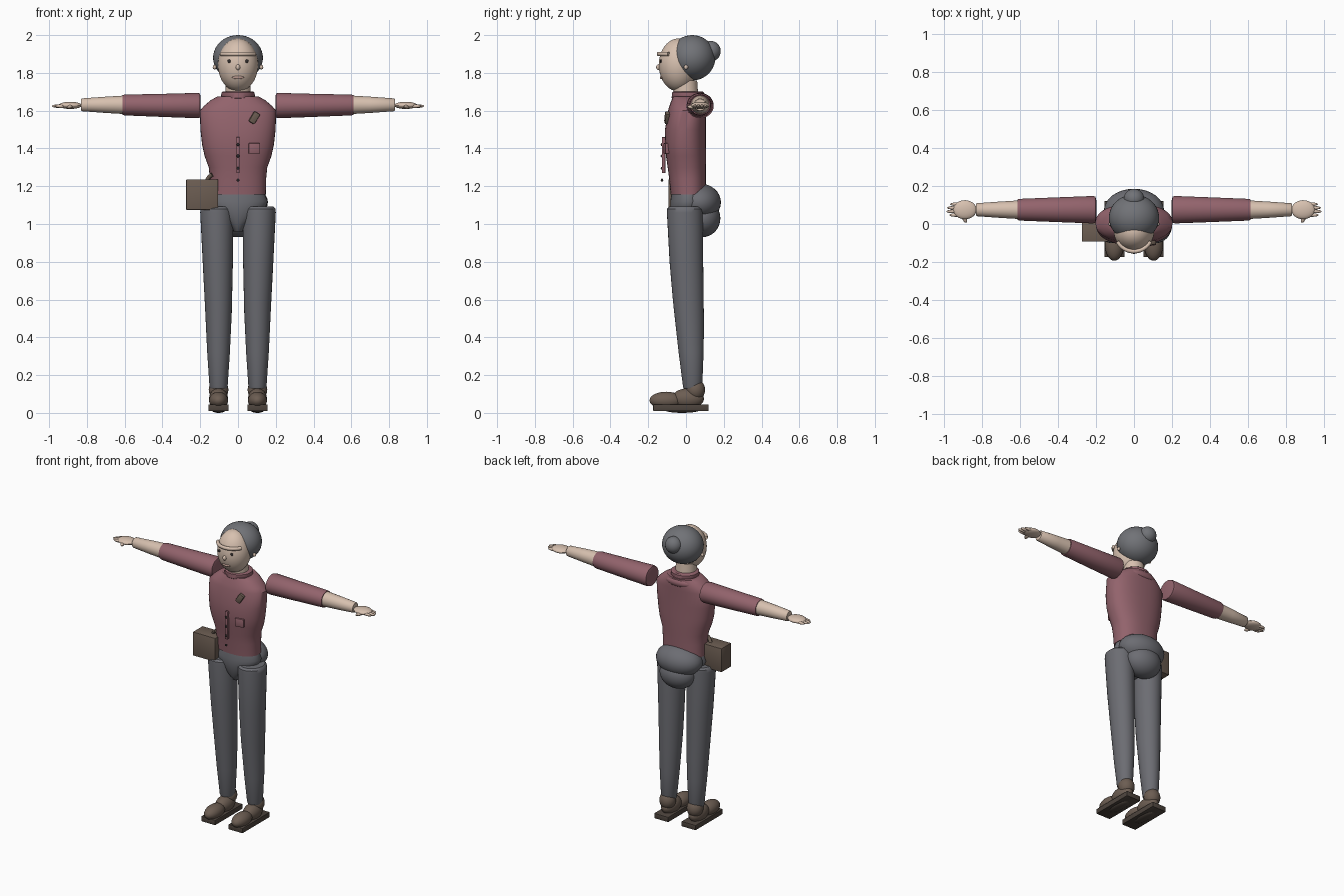
import bpy, bmesh, math
from mathutils import Matrix, Vector, Euler

if "Cube" in bpy.data.objects:
    bpy.data.objects.remove(bpy.data.objects["Cube"])


def material(name, rgb):
    m = bpy.data.materials.new(name)
    m.diffuse_color = (*rgb, 1)
    m.use_nodes = True
    m.node_tree.nodes["Principled BSDF"].inputs["Base Color"].default_value = m.diffuse_color
    return m


SKIN = material("skin", (0.68, 0.53, 0.43))
HAIR = material("grey hair", (0.165, 0.17, 0.185))
SHIRT = material("dusty rose", (0.29, 0.125, 0.15))
TROUSER = material("trouser grey", (0.15, 0.152, 0.17))
LEATHER = material("brown leather", (0.15, 0.11, 0.085))
SOLE = material("dark sole", (0.075, 0.058, 0.047))
DARK = material("dark button", (0.03, 0.025, 0.025))
LIP = material("lip", (0.5, 0.33, 0.28))


def finish(name, bm, mat, angle=40):
    bmesh.ops.recalc_face_normals(bm, faces=bm.faces)
    me = bpy.data.meshes.new(name)
    bm.to_mesh(me)
    bm.free()
    me.materials.append(mat)
    ob = bpy.data.objects.new(name, me)
    bpy.context.collection.objects.link(ob)
    bpy.ops.object.select_all(action='DESELECT')
    ob.select_set(True)
    bpy.context.view_layer.objects.active = ob
    bpy.ops.object.shade_smooth_by_angle(angle=math.radians(angle))
    return ob


def place(loc, rot, size):
    return Matrix.LocRotScale(Vector(loc), Euler(rot), Vector(size))


def ball(name, loc, size, mat, rot=(0, 0, 0), seg=32):
    bm = bmesh.new()
    bmesh.ops.create_uvsphere(bm, u_segments=seg, v_segments=seg // 2, radius=1,
                              matrix=place(loc, rot, size))
    return finish(name, bm, mat)


def box(name, loc, size, mat, rot=(0, 0, 0), bevel=0.0):
    bm = bmesh.new()
    bmesh.ops.create_cube(bm, size=1, matrix=place(loc, rot, size))
    if bevel:
        bmesh.ops.bevel(bm, geom=bm.edges[:], offset=bevel, segments=2,
                        profile=0.5, affect='EDGES')
    return finish(name, bm, mat, 30)


def loft(name, rings, mat, along_x=False, power=2.0, seg=32):
    """Rings are (station, centre a, centre b, radius a, radius b, tilt).
    Stations run up z with a=x, b=y, or along x with a=y, b=z."""
    bm = bmesh.new()
    loops = []
    for st, ca, cb, ra, rb, *tilt in rings:
        loop = []
        for i in range(seg):
            t = 2 * math.pi * i / seg
            c, s = math.cos(t), math.sin(t)
            a = math.copysign(abs(c) ** (2 / power), c) * ra
            b = math.copysign(abs(s) ** (2 / power), s) * rb
            h = st + (tilt[0] * b if tilt else 0)
            loop.append(bm.verts.new((h, ca + a, cb + b) if along_x else (ca + a, cb + b, h)))
        loops.append(loop)
    for lo, hi in zip(loops, loops[1:]):
        for i in range(seg):
            j = (i + 1) % seg
            bm.faces.new((lo[i], lo[j], hi[j], hi[i]))
    bm.faces.new(loops[0])
    bm.faces.new(loops[-1])
    return finish(name, bm, mat)


def tube(name, points, radius, mat, flat=1.0):
    """Round strip through a list of points; flat scales it in z."""
    cu = bpy.data.curves.new(name, 'CURVE')
    cu.dimensions = '3D'
    cu.bevel_depth, cu.bevel_resolution, cu.use_fill_caps = radius, 3, True
    sp = cu.splines.new('POLY')
    sp.points.add(len(points) - 1)
    z0 = points[0][2]
    for p, co in zip(sp.points, points):
        p.co = (co[0], co[1], co[2] - z0, 1)
    ob = bpy.data.objects.new(name, cu)
    me = bpy.data.meshes.new_from_object(ob)
    bpy.data.objects.remove(ob)
    bm = bmesh.new()
    bm.from_mesh(me)
    bmesh.ops.transform(bm, matrix=place((0, 0, z0), (0, 0, 0), (1, 1, flat)), verts=bm.verts)
    return finish(name, bm, mat, 60)


# Head, hair and neck
loft("neck", [(1.66, 0, 0, .068, .066), (1.76, 0, -.005, .064, .064)], SKIN)
ball("face", (0, -.04, 1.842), (.106, .104, .14), SKIN, seg=40)
ball("hair", (0, .033, 1.88), (.132, .122, .12), HAIR, seg=40)
ball("hair_bun", (0, .132, 1.915), (.054, .052, .054), HAIR)

# Facial features
arc = [math.radians(a) for a in range(-150, -29, 10)]
tube("brow_band", [(.1 * math.cos(a), -.04 + .104 * math.sin(a), 1.9) for a in arc],
     .011, SKIN, 1.1)
ball("nose", (0, -.144, 1.83), (.012, .014, .016), SKIN, seg=16)
ball("mouth", (0, -.128, 1.776), (.032, .01, .009), LIP, seg=16)
for s in (-1, 1):
    ball("eye", (s * .047, -.133, 1.862), (.009, .006, .009), DARK, seg=16)
    ball("ear", (s * .124, 0, 1.83), (.01, .012, .012), SKIN, seg=16)

# Shirt body
loft("torso", [
    (1.155, 0, .012, .147, .093),
    (1.24, 0, .008, .149, .097),
    (1.30, 0, .004, .155, .101),
    (1.36, 0, 0, .177, .106),
    (1.42, 0, -.004, .19, .109),
    (1.50, 0, -.003, .199, .108),
    (1.60, 0, .005, .202, .1),
    (1.625, 0, .009, .18, .097),
    (1.655, 0, .014, .145, .091),
    (1.675, 0, .017, .11, .086)], SHIRT, power=2.3, seg=40)
loft("collar", [(1.66, 0, .01, .085, .08), (1.668, 0, .01, .09, .086),
                (1.696, 0, .01, .088, .084), (1.702, 0, .01, .08, .077)], SHIRT)
ball("back_collar", (0, .072, 1.645), (.1, .042, .034), SHIRT)

# Placket, buttons, pocket and brooch
box("placket", (0, -.118, 1.365), (.018, .018, .19), SHIRT, bevel=.003)
for z in (1.42, 1.36, 1.295, 1.232):
    ball("button", (0, -.127, z), (.008, .007, .008), DARK, seg=12)
box("pocket", (.086, -.104, 1.4), (.06, .022, .055), SHIRT, (0, 0, .16), .003)
box("brooch", (.086, -.1, 1.562), (.036, .024, .062), LEATHER, (0, .55, .16), .006)

# Arms and hands
for s in (-1, 1):
    loft("sleeve", [(s * x, .075, z, ry, rz) for x, z, ry, rz in (
        (.198, 1.627, .05, .05), (.202, 1.627, .068, .064), (.215, 1.627, .072, .067),
        (.4, 1.628, .065, .061), (.60, 1.63, .057, .055), (.612, 1.63, .054, .052))],
        SHIRT, True)
    loft("forearm", [(s * x, .075, 1.631, r, r) for x, r in (
        (.6, .049), (.7, .043), (.825, .034), (.83, .03))], SKIN, True)
    ball("palm", (s * .888, .075, 1.628), (.062, .05, .019), SKIN, seg=24)
    for i, reach in enumerate((.97, .985, .98, .965)):
        y = .047 + .019 * i
        ball("finger", (s * (reach - .035), y, 1.624), (.036, .0095, .0095), SKIN, seg=12)
    ball("thumb", (s * .892, .034, 1.62), (.012, .03, .011), SKIN, (0, 0, -s * .4), 12)

# Hips
loft("pelvis", [(.96, 0, 0, .02, .04), (1.0, 0, 0, .05, .07), (1.08, 0, .005, .145, .088),
                (1.12, 0, .01, .158, .093), (1.165, 0, .012, .14, .088)], TROUSER)
ball("upper_hips", (0, .07, 1.115), (.158, .115, .1), TROUSER)
ball("seat", (0, .085, 1.03), (.122, .097, .1), TROUSER)

# Trouser legs and shoes
for s in (-1, 1):
    loft("trouser_leg", [
        (.13, s * .103, .035, .044, .048),
        (.14, s * .103, .035, .048, .051),
        (.32, s * .103, .027, .06, .066),
        (.53, s * .103, .013, .07, .082, -.75),
        (.80, s * .107, .002, .08, .089),
        (1.06, s * .112, -.006, .088, .095),
        (1.08, s * .112, -.006, .087, .094),
        (1.092, s * .112, -.006, .076, .082)], TROUSER)
    x = s * .103
    box("sole", (x, -.027, .027), (.106, .294, .034), SOLE, bevel=.003)
    ball("sole_tread", (x, -.02, .014), (.036, .09, .014), SOLE, seg=16)
    ball("toe_cap", (x, -.105, .066), (.05, .088, .046), LEATHER)
    ball("shoe_body", (x, .01, .076), (.05, .085, .054), LEATHER)
    ball("shoe_ankle", (x, .05, .122), (.052, .051, .058), LEATHER)

# Hip bag with its strap
box("hip_bag", (-.19, -.041, 1.155), (.168, .104, .16), LEATHER, bevel=.002)
tube("bag_strap", [(-.17, -.03, 1.22), (-.153, -.035, 1.25), (-.135, -.045, 1.262)],
     .011, LEATHER)
